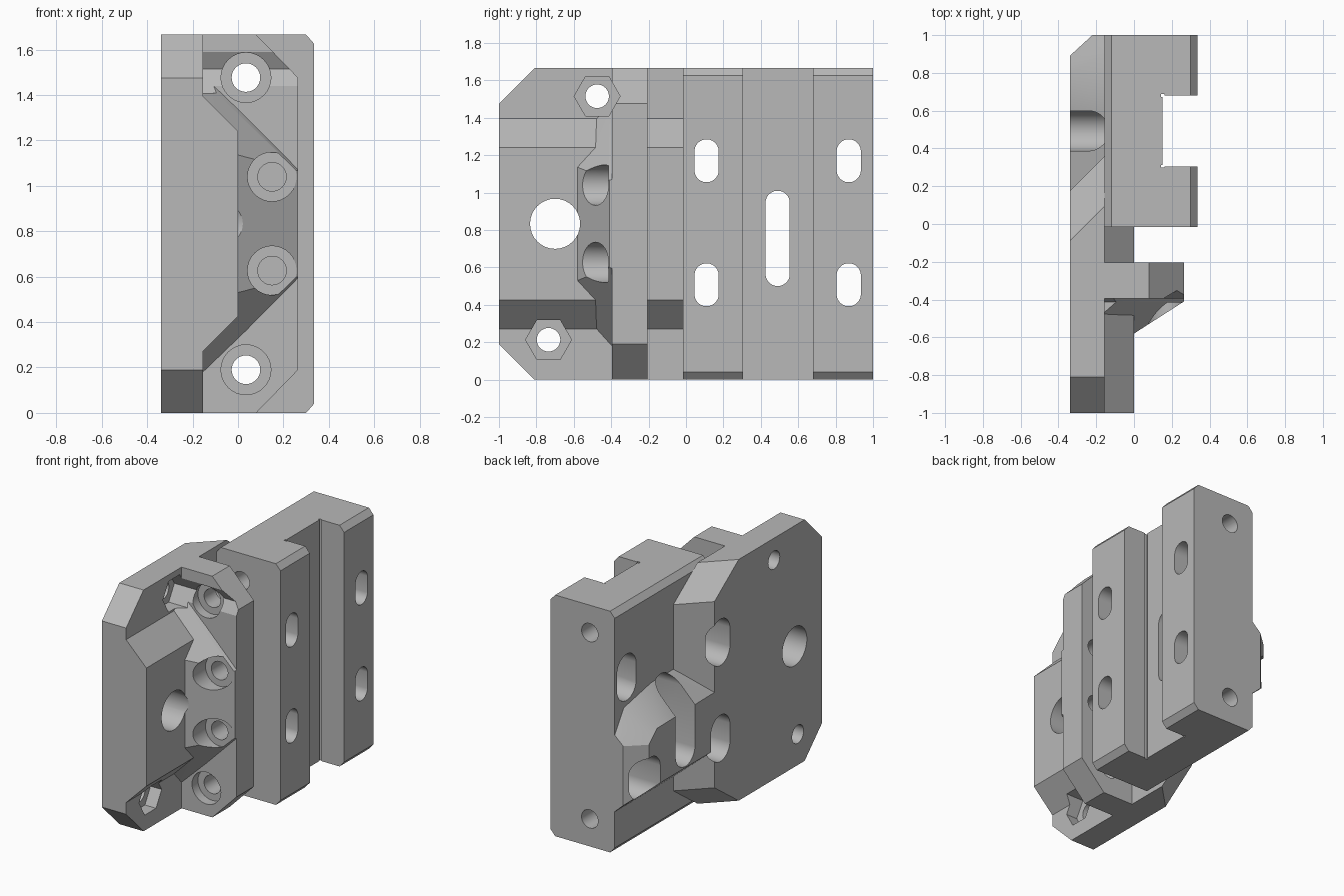
import bpy, bmesh
from math import sin, cos, pi, radians

if "Cube" in bpy.data.objects:
    bpy.data.objects.remove(bpy.data.objects["Cube"], do_unlink=True)

grey = bpy.data.materials.new("mid grey")
grey.use_nodes = True
grey.diffuse_color = (0.48, 0.48, 0.48, 1)
grey.node_tree.nodes["Principled BSDF"].inputs["Base Color"].default_value = (0.48, 0.48, 0.48, 1)

MID = 0.833   # half height
TOP = 1.667


def solid(name, pts):
    """Convex block spanned by corner points."""
    bm = bmesh.new()
    for p in pts:
        bm.verts.new(p)
    out = bmesh.ops.convex_hull(bm, input=bm.verts[:])
    junk = {v for v in out["geom_interior"] + out["geom_unused"] if isinstance(v, bmesh.types.BMVert)}
    bmesh.ops.delete(bm, geom=list(junk), context="VERTS")
    bmesh.ops.dissolve_limit(bm, angle_limit=radians(0.5), verts=bm.verts[:], edges=bm.edges[:])
    bmesh.ops.recalc_face_normals(bm, faces=bm.faces[:])
    me = bpy.data.meshes.new(name)
    bm.to_mesh(me)
    bm.free()
    me.materials.append(grey)
    ob = bpy.data.objects.new(name, me)
    bpy.context.collection.objects.link(ob)
    return ob


def along_x(x0, x1, ring):
    return [(x, y, z) for x in (x0, x1) for y, z in ring]


def along_y(y0, y1, ring):
    return [(x, y, z) for y in (y0, y1) for x, z in ring]


def ring(u, z, r, half=0, n=32):
    """Circle, or upright slot when half is given."""
    pts = []
    for i in range(n):
        a = 2 * pi * (i + 0.5 * (half > 0)) / n
        s = half if sin(a) > 0 else -half
        pts.append((u + r * cos(a), z + r * sin(a) + s))
    return pts


def both(pts):
    """Add the copy mirrored about mid height."""
    return pts + [(*p[:-1], 2 * MID - p[-1]) for p in pts]


# Parts
def sides(y0, y1, y2, y3):
    return both([(y0, 0.19), (y1, 0), (y2, 0), (y3, 0.19)])


body = solid("bracket_body",
             [(-0.34, y, z) for y, z in sides(-1, -0.81, -0.09, 0.175)] +
             [(-0.155, y, z) for y, z in sides(-1, -0.81, 0.095, 0.36)])
ridge = solid("front_ridge", along_y(-1, 0.1, both([(-0.2, 0.225), (0, 0.425)])))
flange = solid("middle_flange", along_y(-0.395, -0.205,
               both([(-0.2, 0), (0.08, 0), (0.265, 0.19)])))
gusset = solid("gusset", both([(-0.2, -0.38, 0.12), (0.265, -0.38, 0.59), (0.265, -0.41, 0.6),
               (0, -0.58, 0.53), (-0.2, -0.58, 0.53), (-0.2, -0.47, 0.22), (0, -0.47, 0.43)]))
block = solid("rear_block", along_y(-0.015, 1,
              both([(-0.155, 0.04), (-0.12, 0), (0.3, 0), (0.335, 0.04)])))
base = [(1, 0.29), (1, 0.82), (0.9, 0.97), (0.6, 1.03), (0.1, 1.03), (0.1, 0.29)]
bump = solid("side_bump",
             along_x(-0.1, -0.155, base) +
             [(-0.22, y, z) for y, z in [(1, 0.35), (1, 0.76), (0.1, 0.97), (0.1, 0.35)]] +
             [(-0.34, y, z) for y, z in [(0.89, 0.45), (0.89, 0.76), (0.8, 0.84), (0.1, 0.85), (0.1, 0.45)]])
adds = [ridge, flange, gusset, block, bump]

# Cutters
cuts = []


def cut(pts):
    cuts.append(solid("cutter", pts))


def box(y0, y1, z0, z1):
    return [(y0, z0), (y1, z0), (y1, z1), (y0, z1)]


# groove between the rear rails, with corner reliefs
cut(along_x(0.15, 0.5, box(0.305, 0.68, -0.1, 1.8)))
for y in (0.305, 0.68):
    cut(along_x(0.142, 0.162, box(y - 0.007, y + 0.007, -0.1, 1.8)))

# slots with wider pockets on the far side
for y in (0.11, 0.87):
    for z in (0.507, 1.17):
        cut(along_x(-0.5, 0.5, ring(y, z, 0.065, 0.05)))
        cut(along_x(-0.5, 0.0, ring(y, z, 0.105, 0.055)))
cut(along_x(-0.5, 0.5, ring(0.49, 0.755, 0.065, 0.19)))
cut(along_x(-0.5, 0.0, ring(0.493, 0.755, 0.106, 0.19)))

# large sensor hole and the two nut pockets
cut(along_x(-0.5, 0.2, ring(-0.7, MID, 0.134)))
for y, z in ((-0.475, 1.515), (-0.735, 0.213)):
    cut(along_x(-0.5, 0.5, ring(y, z, 0.063)))
    cut(along_x(-0.24, 0.5, ring(y, z, 0.123, n=6)))

# long screw holes and short ones through the flange
for z in (0.19, 1.477):
    cut(along_y(-1.2, 1.2, ring(0.035, z, 0.063)))
    cut(along_y(-0.8, -0.33, ring(0.035, z, 0.11)))
for z in (0.627, 1.04):
    cut(along_y(-0.5, -0.1, ring(0.15, z, 0.063)))
    cut(along_y(-0.8, -0.415, ring(0.15, z, 0.108)))

for other, op in [(o, "UNION") for o in adds] + [(o, "DIFFERENCE") for o in cuts]:
    mod = body.modifiers.new(other.name, "BOOLEAN")
    mod.operation, mod.solver, mod.object = op, "EXACT", other
dg = bpy.context.evaluated_depsgraph_get()
result = bpy.data.meshes.new_from_object(body.evaluated_get(dg))
body.modifiers.clear()
body.data = result
for o in adds + cuts:
    bpy.data.objects.remove(o, do_unlink=True)
result.materials.clear()
result.materials.append(grey)
for f in result.polygons:
    f.material_index = 0

bpy.ops.object.select_all(action="DESELECT")
body.select_set(True)
bpy.context.view_layer.objects.active = body
bpy.ops.object.shade_smooth_by_angle(angle=radians(25))
